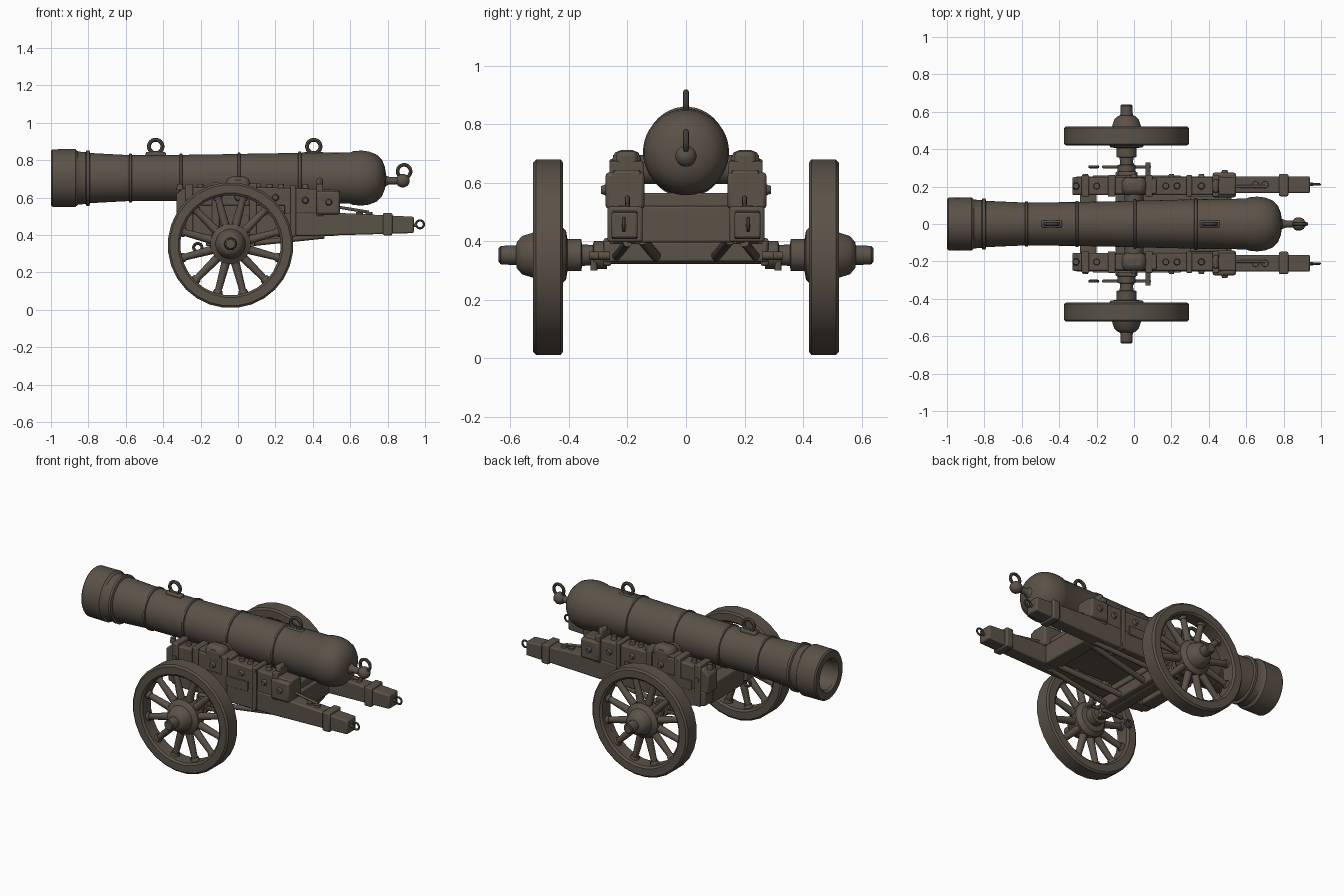
import bpy, bmesh, math
from mathutils import Vector

if "Cube" in bpy.data.objects:
    bpy.data.objects.remove(bpy.data.objects["Cube"])

mat = bpy.data.materials.new("dark bronze brown")
mat.diffuse_color = (0.105, 0.084, 0.064, 1)
mat.use_nodes = True
mat.node_tree.nodes["Principled BSDF"].inputs["Base Color"].default_value = mat.diffuse_color


def finish(name, bm, bevel=0.0, angle=35):
    bmesh.ops.recalc_face_normals(bm, faces=bm.faces)
    me = bpy.data.meshes.new(name)
    bm.to_mesh(me)
    bm.free()
    ob = bpy.data.objects.new(name, me)
    bpy.context.collection.objects.link(ob)
    me.materials.append(mat)
    if bevel:
        m = ob.modifiers.new("bevel", 'BEVEL')
        m.width, m.segments = bevel, 2
    bpy.ops.object.select_all(action='DESELECT')
    ob.select_set(True)
    bpy.context.view_layer.objects.active = ob
    bpy.ops.object.shade_smooth_by_angle(angle=math.radians(angle))
    return ob


def lathe(name, prof, axis, centre, n=32, closed=False, warp=None):
    """Revolve (position, radius) pairs about the x or y axis."""
    bm = bmesh.new()
    rings = []
    for p, r in prof:
        ring = []
        for i in range(n):
            a = 2 * math.pi * (i + .5) / n
            u, w = r * math.cos(a), r * math.sin(a)
            if warp:
                w *= warp(p)
            v = (p, u, w) if axis == 'x' else (u, p, w)
            ring.append(bm.verts.new(Vector(v) + Vector(centre)))
        rings.append(ring)
    pairs = list(zip(rings, rings[1:]))
    if closed:
        pairs.append((rings[-1], rings[0]))
    for a, b in pairs:
        for i in range(n):
            bm.faces.new((a[i], a[(i + 1) % n], b[(i + 1) % n], b[i]))
    if not closed:
        bm.faces.new(rings[0])
        bm.faces.new(rings[-1])
    return finish(name, bm)


def box(name, x, y, z, bevel=0.008):
    bm = bmesh.new()
    bmesh.ops.create_cube(bm, size=1)
    for v in bm.verts:
        v.co = [(a + b) / 2 + c * abs(b - a) for (a, b), c in zip((x, y, z), v.co)]
    return finish(name, bm, bevel)


def plate(name, pts, y0, y1, bevel=0.008):
    """Extrude an x-z outline along y."""
    bm = bmesh.new()
    a = [bm.verts.new((x, y0, z)) for x, z in pts]
    b = [bm.verts.new((x, y1, z)) for x, z in pts]
    bm.faces.new(a)
    bm.faces.new(b)
    for i in range(len(pts)):
        j = (i + 1) % len(pts)
        bm.faces.new((a[i], a[j], b[j], b[i]))
    return finish(name, bm, bevel)


def rod(name, p, q, r1, r2=None, n=12):
    p, q = Vector(p), Vector(q)
    bm = bmesh.new()
    bmesh.ops.create_cone(bm, cap_ends=True, segments=n, radius1=r1,
                          radius2=r1 if r2 is None else r2, depth=(q - p).length)
    rot = (q - p).to_track_quat('Z', 'Y').to_matrix()
    for v in bm.verts:
        v.co = rot @ v.co + (p + q) / 2
    return finish(name, bm)


def ring(name, c, R, r):
    """Ring lying in the x-z plane."""
    prof = [(r * math.sin(k * math.pi / 4), R + r * math.cos(k * math.pi / 4)) for k in range(8)]
    return lathe(name, prof, 'y', c, 20, closed=True)


# Barrel with bore, raised bands and domed breech
prof = [(-.55, .002), (-.55, .085), (-.985, .085), (-1, .095), (-1, .134), (-.992, .141), (-.87, .143),
        (-.855, .131), (-.815, .128), (-.81, .137), (-.795, .137), (-.79, .124)]
for x, r in ((-.575, .115), (-.305, .117), (.005, .124), (.33, .132)):
    prof += [(x - .009, r), (x - .006, r + .007), (x + .006, r + .007), (x + .009, r + .001)]
prof += [(.60, .136), (.615, .143), (.66, .147), (.70, .142), (.74, .127), (.77, .098), (.785, .06), (.79, .03)]
lathe("barrel", prof, 'x', (0, 0, .704), 40, warp=lambda x: 1.04 - .055 * x)

# Cascabel neck, knob and ring
lathe("cascabel", [(.78, .04), (.795, .026), (.81, .02), (.85, .02), (.857, .029), (.872, .036), (.89, .036),
                   (.908, .026), (.918, .008)], 'x', (0, 0, .69), 20)
ring("cascabel_ring", (.888, 0, .74), .035, .0095)

# Lifting rings on top of the barrel
for i, x in enumerate((-.44, .405)):
    ring(f"lifting_ring_{i}", (x, 0, .873), .036, .0105)
    box(f"lifting_ring_base_{i}", (x - .055, x + .055), (-.02, .02), (.815, .844), .009)

# Trunnions
rod("trunnion", (-.0, -.25, .645), (0, .25, .645), .05, n=24)

# Transoms, bed and axle bed between the cheeks
for i, (x0, x1) in enumerate(((-.29, -.2), (-.05, .03), (.42, .52))):
    box(f"transom_{i}", (x0, x1), (-.17, .17), (.395, .52))
box("bed_plank", (-.1, .5), (-.16, .16), (.43, .50))
box("breech_rest", (.3, .5), (-.15, .15), (.50, .565))
box("axle_bed", (-.1, .02), (-.28, .28), (.328, .40), .01)
rod("axle", (-.04, -.635, .352), (-.04, .635, .352), .03, n=20)

for s, side in ((-1, "left"), (1, "right")):
    # Upper cheek and lower trail beam
    plate(f"cheek_{side}", [(-.33, .50), (-.33, .615), (-.29, .65), (-.09, .66), (.3, .65), (.545, .64), (.545, .51)],
          s * .155, s * .25)
    plate(f"trail_{side}", [(-.31, .42), (-.31, .51), (.5, .52), (.94, .497), (.94, .41), (.42, .395), (-.2, .395)],
          s * .165, s * .255)
    # Iron straps round cheek and trail
    for i, (x0, x1, z0, z1) in enumerate(((-.28, -.24, .41, .672), (-.14, -.1, .40, .68), (.06, .1, .40, .675),
                                          (.28, .31, .39, .665), (.42, .455, .5, .672))):
        box(f"strap_{side}_{i}", (x0, x1), (s * .146, s * .262), (z0, z1), .006)
    box(f"trail_band_{side}", (.775, .825), (s * .148, s * .268), (.397, .518), .008)
    box(f"trail_cuff_{side}", (.42, .545), (s * .142, s * .275), (.51, .635), .012)
    plate(f"side_iron_{side}", [(-.22, .5), (-.22, .56), (.25, .56), (.25, .5)], s * .25, s * .26, .003)
    # Trunnion caps and top fittings
    box(f"trunnion_cap_{side}", (-.065, .065), (s * .153, s * .252), (.60, .712), .032)
    box(f"cap_flange_{side}", (-.12, .12), (s * .162, s * .243), (.65, .674), .006)
    box(f"rear_cap_{side}", (.42, .455), (s * .165, s * .24), (.62, .708), .03)
    for i, x in enumerate((-.31, -.2, .17, .23, .36)):
        rod(f"top_bolt_{side}_{i}", (x, s * .203, .64), (x, s * .203, .672), .02, .015)
    for i, (x, z) in enumerate(((-.26, .58), (.0, .6), (.2, .6), (.36, .585), (.485, .575))):
        y = .272 if x > .4 else .248
        rod(f"side_bolt_{side}_{i}", (x, s * y, z), (x, s * (y + .018), z), .02, .013)
    for i, x in enumerate((.65, .70)):
        rod(f"trail_bolt_{side}_{i}", (x, s * .21, .49), (x, s * .21, .522), .022, .018)
    # Trail end eye and small chain links
    ring(f"trail_eye_{side}", (.973, s * .212, .457), .021, .006)
    rod(f"trail_pin_{side}", (.93, s * .212, .452), (.956, s * .212, .452), .009)
    rod(f"trail_link_{side}", (.54, s * .2, .548), (.7, s * .2, .522), .008)
    # Under-braces from the axle bed to the trail, and the tow hook
    rod(f"under_brace_{side}", (-.02, s * .24, .345), (.46, s * .2, .395), .015)
    rod(f"inner_brace_{side}", (-.02, s * .1, .345), (.44, s * .15, .405), .018)
    box(f"axle_clamp_{side}", (-.085, .01), (s * .255, s * .282), (.315, .41), .008)
    box(f"hook_bar_{side}", (-.17, .09), (s * .298, s * .314), (.34, .36), .004)
    ring(f"hook_ring_{side}", (-.215, s * .306, .333), .022, .008)
    rod(f"hook_pin_{side}", (.075, s * .26, .35), (.075, s * .33, .35), .014)
    rod(f"hook_drop_{side}", (-.01, s * .315, .30), (-.01, s * .315, .36), .012)

    # Wheel hub
    c = (-.04, 0, .352)
    hub = [(.27, .048), (.315, .048), (.318, .035), (.355, .037), (.358, .055), (.405, .055), (.41, .085), (.435, .108),
           (.495, .108), (.515, .08), (.56, .066), (.578, .045), (.58, .034), (.632, .032), (.64, .024)]
    lathe(f"hub_{side}", [(s * p, r) for p, r in hub], 'y', c, 24)
    # Wheel rim
    rim = [(.420, .28), (.420, .325), (.428, .336), (.512, .336), (.522, .325), (.522, .28), (.512, .268), (.43, .268)]
    lathe(f"rim_{side}", [(s * p, r) for p, r in rim], 'y', (-.04, 0, .345), 28, closed=True)
    # Spokes with sockets at the rim
    for k in range(12):
        a = 2 * math.pi * (k + .5) / 12

        def at(r):
            return (c[0] + r * math.cos(a), s * .468, .347 + r * math.sin(a))
        rod(f"spoke_{side}_{k}", at(.08), at(.28), .024, .017)
        rod(f"spoke_socket_{side}_{k}", at(.25), at(.275), .023, .028)
